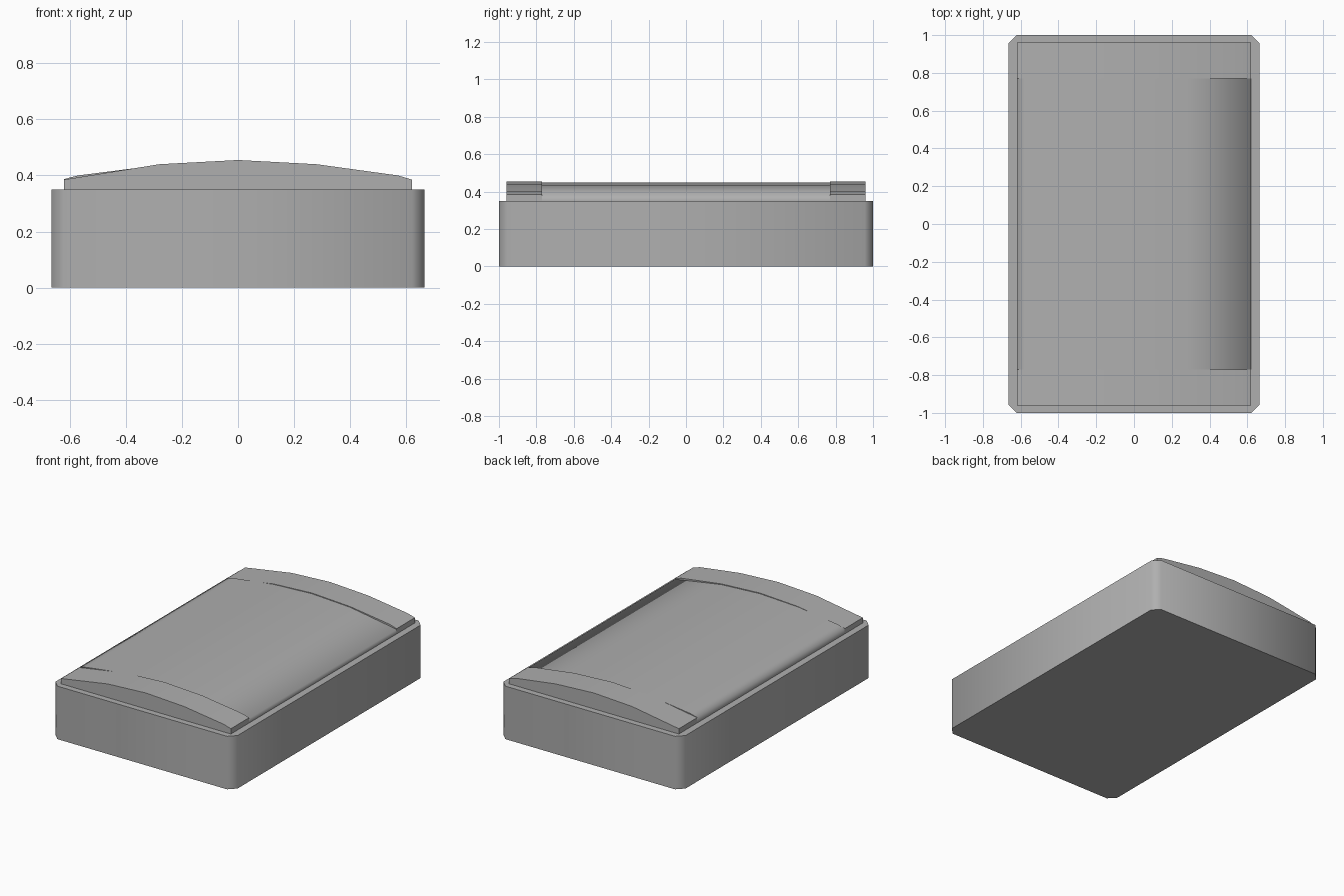
import bpy
import math

if "Cube" in bpy.data.objects:
    bpy.data.objects.remove(bpy.data.objects["Cube"])

# Mid-dark grey shared by every part
grey = bpy.data.materials.new("dark_grey")
grey.diffuse_color = (0.43, 0.43, 0.43, 1.0)
grey.use_nodes = True
grey.node_tree.nodes["Principled BSDF"].inputs["Base Color"].default_value = grey.diffuse_color


def prism(name, outline, axis, low, high, angle):
    """Extrude a closed 2D outline along y (x/z outline) or z (x/y outline)."""
    def point(p, t):
        return (p[0], t, p[1]) if axis == 'y' else (p[0], p[1], t)
    n = len(outline)
    verts = [point(p, low) for p in outline] + [point(p, high) for p in outline]
    faces = [list(range(n))[::-1], list(range(n, 2 * n))]
    faces += [[i, (i + 1) % n, n + (i + 1) % n, n + i] for i in range(n)]
    if axis == 'y':
        faces = [f[::-1] for f in faces]
    mesh = bpy.data.meshes.new(name)
    mesh.from_pydata(verts, [], faces)
    mesh.materials.append(grey)
    mesh.update()
    obj = bpy.data.objects.new(name, mesh)
    bpy.context.collection.objects.link(obj)
    bpy.context.view_layer.objects.active = obj
    obj.select_set(True)
    bpy.ops.object.shade_smooth_by_angle(angle=math.radians(angle))
    obj.select_set(False)
    return obj


# Box body with clipped corners
X, Y, C = 0.665, 1.0, 0.045
body = [(X - C, -Y), (X, C - Y), (X, Y - C), (X - C, Y),
        (C - X, Y), (-X, Y - C), (-X, C - Y), (C - X, -Y)]
prism("box_body", body, 'z', 0.0, 0.35, 50)

# Arched end bands of the lid
band = [(-0.62, 0.35), (0.62, 0.35), (0.62, 0.385), (0.57, 0.40), (0.28, 0.44),
        (0.0, 0.455), (-0.28, 0.44), (-0.62, 0.385)]
prism("lid_front_band", band, 'y', -0.96, -0.77, 30)
prism("lid_back_band", band, 'y', 0.77, 0.96, 30)

# Centre panel of the lid, its top rolling softly into its long sides
panel = [(-0.62, 0.35), (0.62, 0.35), (0.62, 0.38), (0.28, 0.435), (0.0, 0.45),
         (-0.28, 0.437), (-0.57, 0.40), (-0.62, 0.387)]
prism("lid_centre_panel", panel, 'y', -0.77, 0.77, 85)
